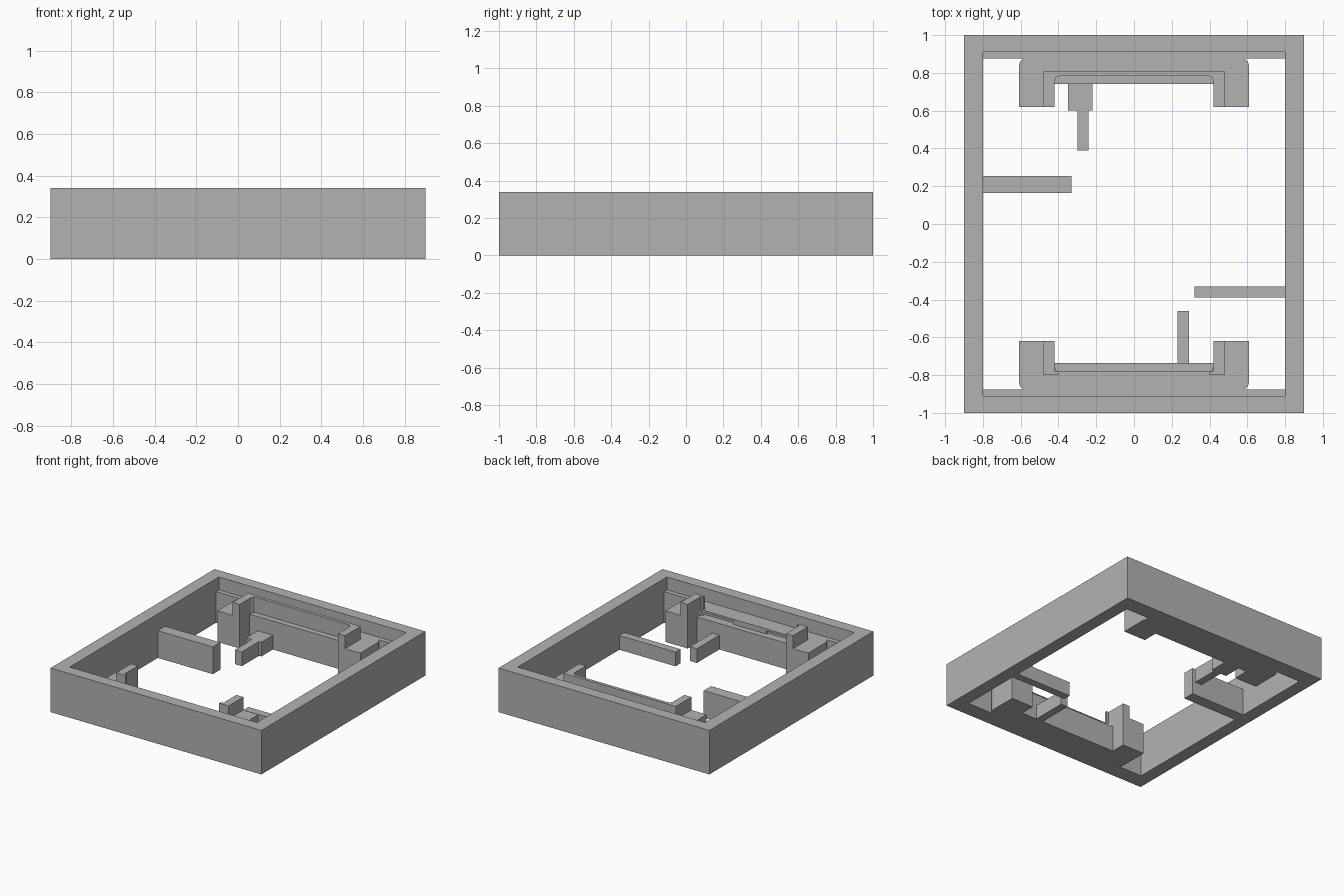
import bpy
import bmesh

cube = bpy.data.objects.get("Cube")
if cube:
    bpy.data.objects.remove(cube, do_unlink=True)

grey = bpy.data.materials.new("plain_grey")
grey.use_nodes = True
COLOUR = (0.45, 0.45, 0.45, 1)
grey.diffuse_color = COLOUR
grey.node_tree.nodes["Principled BSDF"].inputs["Base Color"].default_value = COLOUR


def prism(name, points, z0, z1):
    """Extrude a flat outline from z0 up to z1."""
    bm = bmesh.new()
    face = bm.faces.new([bm.verts.new((x, y, z0)) for x, y in points])
    top = bmesh.ops.extrude_face_region(bm, geom=[face])["geom"]
    verts = [v for v in top if isinstance(v, bmesh.types.BMVert)]
    bmesh.ops.translate(bm, verts=verts, vec=(0, 0, z1 - z0))
    bmesh.ops.recalc_face_normals(bm, faces=bm.faces)
    mesh = bpy.data.meshes.new(name)
    bm.to_mesh(mesh)
    bm.free()
    mesh.materials.append(grey)
    obj = bpy.data.objects.new(name, mesh)
    bpy.context.collection.objects.link(obj)
    return obj


def box(name, x0, x1, y0, y1, z0, z1):
    return prism(name, [(x0, y0), (x1, y0), (x1, y1), (x0, y1)], z0, z1)


HEIGHT, DECK, BAR = 0.34, 0.24, 0.11

# Outer frame, with a stepped opening
frame = box("outer_frame", -0.9, 0.9, -1, 1, 0, HEIGHT)
cutters = [box("opening_cutter", -0.8, 0.8, -0.875, 0.875, -0.1, 0.5),
           box("step_cutter", -0.8, 0.8, -0.91, 0.91, DECK, 0.5)]
for cutter in cutters:
    cutter.hide_render = True
    cutter.hide_viewport = True
    mod = frame.modifiers.new(cutter.name, "BOOLEAN")
    mod.operation = "DIFFERENCE"
    mod.solver = "EXACT"
    mod.object = cutter
bpy.context.view_layer.update()
cut = bpy.data.meshes.new_from_object(
    frame.evaluated_get(bpy.context.evaluated_depsgraph_get()))
frame.modifiers.clear()
frame.data = cut
for cutter in cutters:
    bpy.data.objects.remove(cutter, do_unlink=True)

# Side blocks and posts at both ends, mirrored left and right
block = [(0.42, 0.62), (0.61, 0.62), (0.61, 0.83), (0.603, 0.86),
         (0.585, 0.875), (0.42, 0.875)]
for end, sy in (("back", 1), ("front", -1)):
    for side, sx in (("left", 1), ("right", -1)):
        tag = f"{end}_{side}"
        prism(f"{tag}_block", [(sx * x, sy * y) for x, y in block], 0, DECK)
        depth = 0.81 if sy > 0 else 0.80
        post = [(0.42, 0.62), (0.48, 0.62), (0.48, depth), (0.42, depth)]
        prism(f"{tag}_post", [(sx * x, sy * y) for x, y in post], DECK, HEIGHT)
        # Small fillet in the inner corner of the post
        fillet = [(0.42, 0.76), (0.42, 0.785), (0.395, 0.785), (0.41, 0.778)]
        prism(f"{tag}_fillet", [(sx * x, sy * y) for x, y in fillet],
              0.2, HEIGHT if sy > 0 else DECK)

# Back cross wall: ledge, deck and tall rail
box("back_cross_wall", -0.42, 0.42, 0.74, 0.875, 0, 0.22)
box("back_deck", -0.42, 0.42, 0.785, 0.875, 0.22, DECK)
box("back_rail", -0.42, 0.42, 0.785, 0.81, DECK, HEIGHT)

# Front cross wall: ledge, deck, middle pad and overhanging lips
box("front_cross_wall", -0.42, 0.42, -0.875, -0.735, 0, 0.2)
box("front_deck", -0.42, 0.42, -0.875, -0.80, 0.2, DECK)
box("front_middle_pad", -0.14, 0.14, -0.80, -0.78, 0.2, DECK)
for side, s in (("left", 1), ("right", -1)):
    x0, x1 = sorted((s * 0.14, s * 0.42))
    box(f"front_{side}_lip", x0, x1, -0.80, -0.78, 0.225, DECK)
    x0, x1 = sorted((s * 0.40, s * 0.42))
    box(f"front_{side}_post_foot", x0, x1, -0.80, -0.78, DECK, HEIGHT)

# Inner bars
box("right_side_bar", -0.8, -0.33, 0.165, 0.255, 0, 0.21)
box("left_side_bar", 0.32, 0.8, -0.39, -0.33, 0, BAR)
box("back_wide_bar", -0.35, -0.22, 0.60, 0.74, 0, BAR)
box("back_thin_bar", -0.30, -0.24, 0.39, 0.60, 0, BAR)
box("front_thin_bar", 0.23, 0.29, -0.735, -0.46, 0, BAR)
